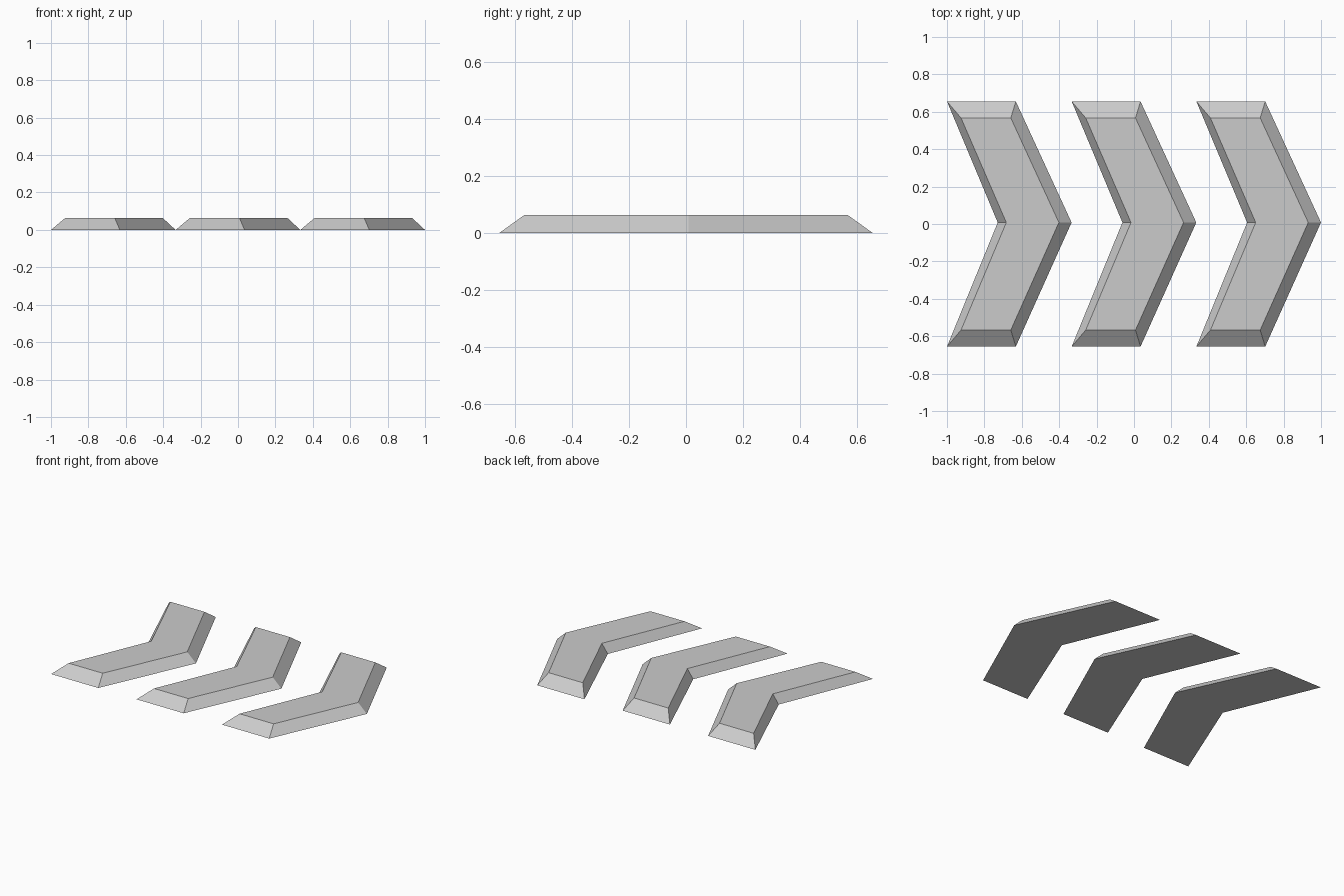
import bpy, bmesh

cube = bpy.data.objects.get("Cube")
if cube:
    bpy.data.objects.remove(cube, do_unlink=True)

HEIGHT = 0.063
SPACING = 0.6667
BEND_Y = 0.008

# Single grey finish
grey = bpy.data.materials.new("light_grey")
grey.use_nodes = True
colour = (0.6, 0.6, 0.6, 1)
grey.diffuse_color = colour
grey.node_tree.nodes["Principled BSDF"].inputs["Base Color"].default_value = colour


def outline(tail, shoulder, tip, notch, half_width):
    """Counter-clockwise chevron outline pointing to +x."""
    return [(tail, -half_width), (shoulder, -half_width), (tip, BEND_Y),
            (shoulder, half_width), (tail, half_width), (notch, BEND_Y)]


base = outline(-0.333, 0.035, 0.333, -0.062, 0.655)
top = outline(-0.258, 0.008, 0.265, -0.016, 0.567)

# Chevron solid: flat base, smaller flat top, sloping sides
bm = bmesh.new()
low = [bm.verts.new((x, y, 0)) for x, y in base]
high = [bm.verts.new((x, y, HEIGHT)) for x, y in top]
bm.faces.new(high)
bm.faces.new(low[::-1])
for i in range(len(low)):
    j = (i + 1) % len(low)
    bm.faces.new((low[i], low[j], high[j], high[i]))
bmesh.ops.recalc_face_normals(bm, faces=bm.faces[:])
mesh = bpy.data.meshes.new("chevron")
bm.to_mesh(mesh)
bm.free()
mesh.materials.append(grey)

# Three chevrons in a row
for name, step in (("right_chevron", -1), ("middle_chevron", 0), ("left_chevron", 1)):
    chevron = bpy.data.objects.new(name, mesh)
    chevron.location.x = step * SPACING
    bpy.context.collection.objects.link(chevron)
